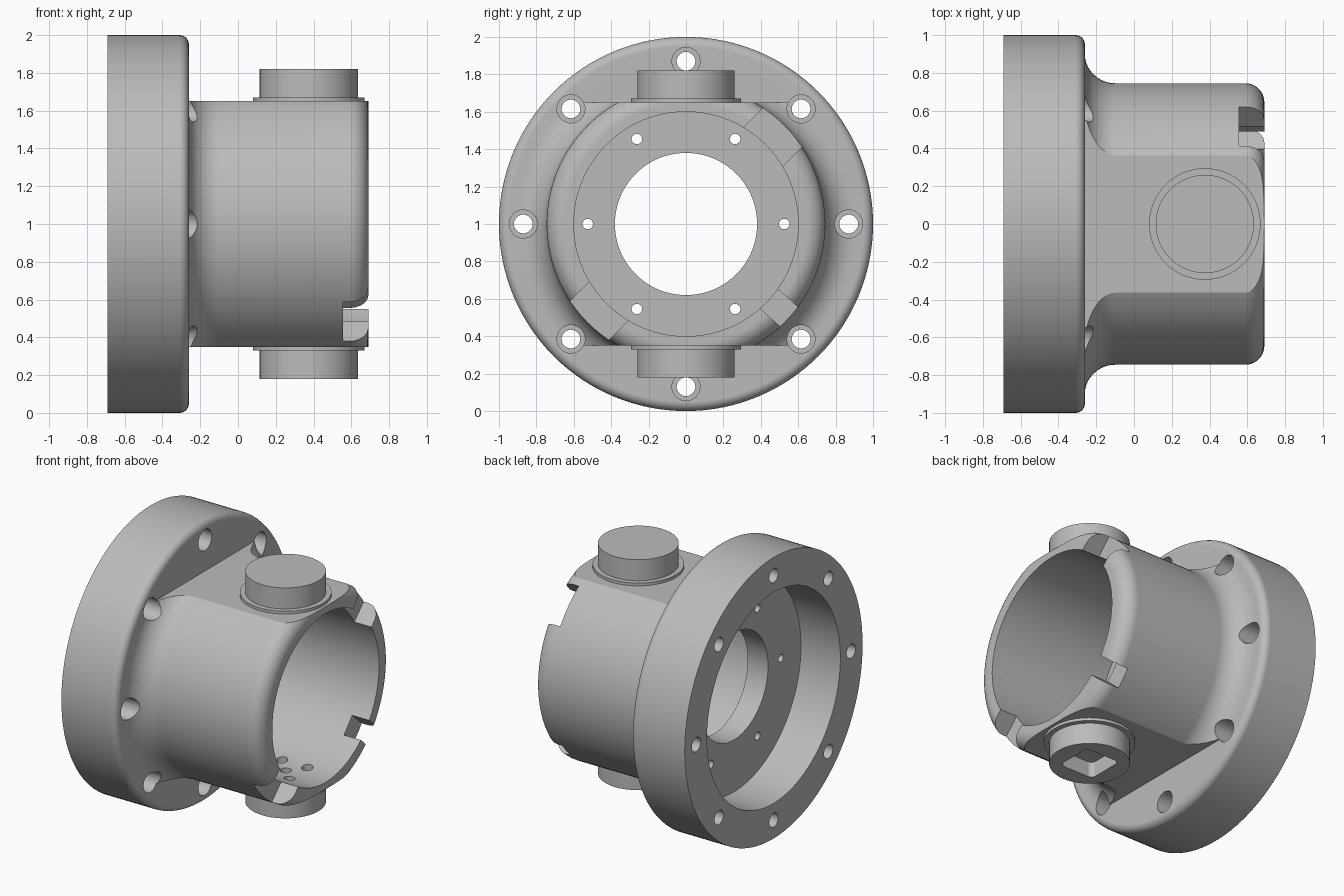
import bpy, bmesh
from math import sin, cos, pi, radians
from mathutils import Matrix, Vector

if "Cube" in bpy.data.objects:
    bpy.data.objects.remove(bpy.data.objects["Cube"], do_unlink=True)

GREY = (0.5, 0.5, 0.5, 1)
metal = bpy.data.materials.new("grey metal")
metal.use_nodes = True
metal.diffuse_color = GREY
metal.node_tree.nodes["Principled BSDF"].inputs["Base Color"].default_value = GREY

AXIS = Vector((0, 0, 1))      # main axis runs along x at this height
PLUG_X = 0.375


def to_object(name, bm, helper=False):
    bmesh.ops.recalc_face_normals(bm, faces=bm.faces)
    mesh = bpy.data.meshes.new(name)
    bm.to_mesh(mesh)
    bm.free()
    mesh.materials.append(metal)
    ob = bpy.data.objects.new(name, mesh)
    bpy.context.collection.objects.link(ob)
    ob.hide_render = helper
    return ob


def arc(cx, cr, rad, start, end, steps=10):
    """Fillet points in the (x, radius) plane."""
    angles = [radians(start + (end - start) * i / steps) for i in range(steps + 1)]
    return [(cx + rad * cos(a), cr + rad * sin(a)) for a in angles]


def revolve(name, profile, axis, centre, segments=128):
    """Turn a closed (along, radius) profile around the axis."""
    axis = Vector(axis)
    out = Vector((0, 0, 1)) if axis.x else Vector((1, 0, 0))
    bm = bmesh.new()
    verts = [bm.verts.new(centre + axis * a + out * r) for a, r in profile]
    edges = [bm.edges.new((v, verts[i - 1])) for i, v in enumerate(verts)]
    bmesh.ops.spin(bm, geom=verts + edges, cent=centre, axis=axis,
                   angle=2 * pi, steps=segments)
    bmesh.ops.remove_doubles(bm, verts=bm.verts, dist=1e-5)
    bmesh.ops.dissolve_degenerate(bm, edges=bm.edges, dist=1e-6)
    return to_object(name, bm)


def add_cylinder(bm, a, b, radius, segments=32):
    """Solid cylinder between two points."""
    a, b = Vector(a), Vector(b)
    turn = (b - a).to_track_quat("Z", "Y").to_matrix().to_4x4()
    bmesh.ops.create_cone(bm, cap_ends=True, segments=segments, radius1=radius,
                          radius2=radius, depth=(b - a).length,
                          matrix=Matrix.Translation((a + b) / 2) @ turn)


def add_box(bm, low, high, turn=Matrix.Identity(4)):
    low, high = Vector(low), Vector(high)
    return bmesh.ops.create_cube(bm, size=1, matrix=turn @ Matrix.Translation(
        (low + high) / 2) @ Matrix.Diagonal((*(high - low), 1)))["verts"]


def hole_ring(name, count, ring, radius, x0, x1):
    """Cutter with evenly spaced holes parallel to the main axis."""
    bm = bmesh.new()
    for i in range(count):
        a = 2 * pi * i / count
        y, z = ring * cos(a), 1 + ring * sin(a)
        add_cylinder(bm, (x0, y, z), (x1, y, z), radius)
    return to_object(name, bm, True)


def finish(ob, cutters=()):
    """Cut, apply and smooth a part."""
    bpy.ops.object.select_all(action="DESELECT")
    bpy.context.view_layer.objects.active = ob
    ob.select_set(True)
    for cutter in cutters:
        mod = ob.modifiers.new("cut", "BOOLEAN")
        mod.operation, mod.solver, mod.object = "DIFFERENCE", "EXACT", cutter
        bpy.ops.object.modifier_apply(modifier=mod.name)
    bpy.ops.object.shade_smooth_by_angle(angle=radians(14))
    mod = ob.modifiers.new("weighted normals", "WEIGHTED_NORMAL")
    mod.keep_sharp = True


# Housing: flange, filleted barrel, bore, web with centre hole, rear recess
profile = [(-0.69, 0.75), (-0.69, 1.0)]
profile += arc(-0.31, 0.95, 0.05, 90, 0)
profile += arc(-0.10, 0.905, 0.16, 180, 270)
profile += arc(0.59, 0.645, 0.10, 90, 0)
profile += [(0.69, 0.6), (-0.22, 0.6), (-0.22, 0.38), (-0.38, 0.38), (-0.38, 0.75)]
housing = revolve("housing", profile, (1, 0, 0), AXIS)

# Flats on the top and bottom of the barrel
bm = bmesh.new()
for low, high in ((1.65, 2.3), (-0.3, 0.35)):
    add_box(bm, (-0.259, -1.2, low), (0.9, 1.2, high))
flats = to_object("flats_cutter", bm, True)

# Notches in the barrel rim: angle and half width
bm = bmesh.new()
for angle, half in ((45, 0.147), (225, 0.147), (-42, 0.07)):
    turn = Matrix.Translation(AXIS) @ Matrix.Rotation(radians(angle), 4, "X")
    add_box(bm, (0.555, 0.45, -half), (0.8, 0.9, half), turn)
notches = to_object("notches_cutter", bm, True)

# Bolt holes, counterbores and web screw holes
counterbores = hole_ring("counterbores_cutter", 8, 0.87, 0.075, -0.38, 0.1)
bolt_holes = hole_ring("bolt_holes_cutter", 8, 0.87, 0.05, -0.8, 0.1)
screw_holes = hole_ring("screw_holes_cutter", 6, 0.525, 0.028, -0.5, 0.0)

# Drain holes in the bottom of the bore
bm = bmesh.new()
for x, y in ((0, 0), (1, 1), (1, -1), (-1, 1), (-1, -1)):
    px, py = PLUG_X + 0.1 * x, 0.1 * y
    add_cylinder(bm, (px, py, 0.31), (px, py, 0.6), 0.038)
drains = to_object("drain_holes_cutter", bm, True)

# Rounded square socket in the bottom plug
bm = bmesh.new()
add_box(bm, (PLUG_X - 0.135, -0.135, 0.1), (PLUG_X + 0.135, 0.135, 0.29))
upright = [e for e in bm.edges if abs(e.verts[0].co.z - e.verts[1].co.z) > 0.1]
bmesh.ops.bevel(bm, geom=upright, offset=0.035, segments=8, profile=0.5, affect="EDGES")
socket = to_object("socket_cutter", bm, True)

finish(housing, (flats, notches, counterbores, bolt_holes, screw_holes, drains))


# Plugs: thin collar under a round cap
def plug(name, side, cutters=()):
    steps = [(0.635, 0), (0.635, 0.295), (0.67, 0.295), (0.67, 0.26), (0.82, 0.26), (0.82, 0)]
    ob = revolve(name, steps, (0, 0, side), Vector((PLUG_X, 0, 1)), 96)
    finish(ob, cutters)


plug("top_plug", 1)
plug("bottom_plug", -1, (drains, socket))

# Cutters are no longer needed
for ob in list(bpy.context.collection.objects):
    if ob.name.endswith("_cutter"):
        bpy.data.objects.remove(ob, do_unlink=True)
